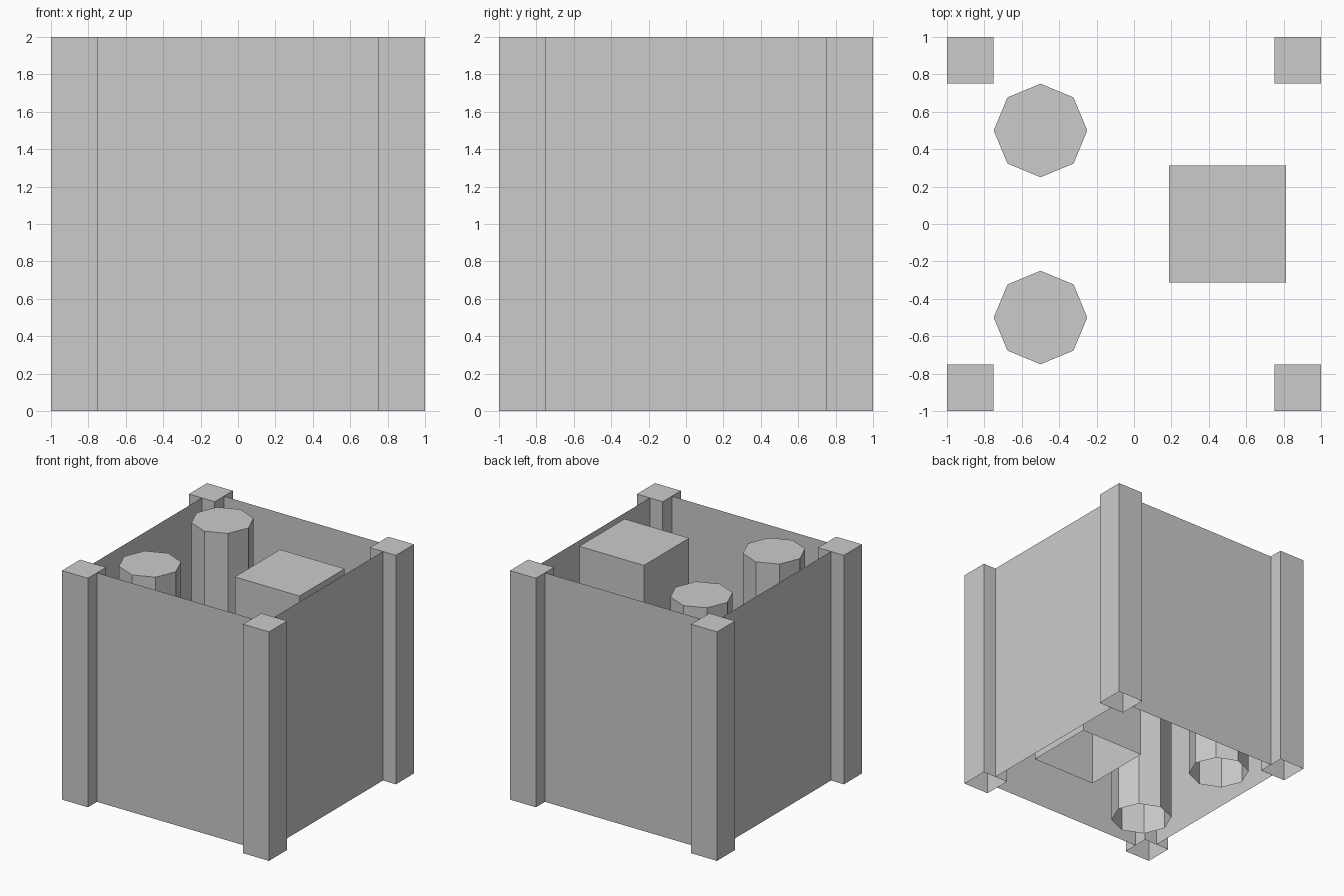
import bpy, bmesh
from math import radians, sqrt
from mathutils import Matrix, Vector

if "Cube" in bpy.data.objects:
    bpy.data.objects.remove(bpy.data.objects["Cube"])

HEIGHT = 2.0


def finish(name, bm):
    mesh = bpy.data.meshes.new(name)
    bm.to_mesh(mesh)
    bm.free()
    obj = bpy.data.objects.new(name, mesh)
    bpy.context.collection.objects.link(obj)
    return obj


def open_prism(name, x, y, radius, sides, turn=0.0):
    """Capped on top, hollow and open underneath; radius is to the corners."""
    bm = bmesh.new()
    bmesh.ops.create_cone(
        bm, cap_ends=True, segments=sides, radius1=radius, radius2=radius,
        depth=HEIGHT,
        matrix=Matrix.Translation((x, y, HEIGHT / 2)) @ Matrix.Rotation(turn, 4, 'Z'))
    bm.normal_update()
    bottom = [f for f in bm.faces if f.normal.z < -0.9]
    bmesh.ops.delete(bm, geom=bottom, context='FACES_ONLY')
    return finish(name, bm)


def wall(name, turn):
    """Thin sheet spanning the gap between two posts, on their centre line."""
    bm = bmesh.new()
    corners = [(-0.75, 0), (0.75, 0), (0.75, HEIGHT), (-0.75, HEIGHT)]
    bm.faces.new([bm.verts.new((x, -0.875, z)) for x, z in corners])
    bm.transform(Matrix.Rotation(turn, 4, 'Z'))
    return finish(name, bm)


# Corner posts, 0.25 square
for side, sx in (("left", -1), ("right", 1)):
    for end, sy in (("front", -1), ("back", 1)):
        open_prism(f"{end}_{side}_post", sx * 0.875, sy * 0.875,
                   0.125 * sqrt(2), 4, radians(45))

# Four sheet walls
for i, side in enumerate(("front", "right", "back", "left")):
    wall(f"{side}_wall", radians(90 * i))

# Octagonal columns inside
for end, y in (("front", -0.5), ("back", 0.5)):
    open_prism(f"{end}_column", -0.5, y, 0.25, 8)

# Large square pillar inside
open_prism("square_pillar", 0.5, 0, 0.3125 * sqrt(2), 4, radians(45))
